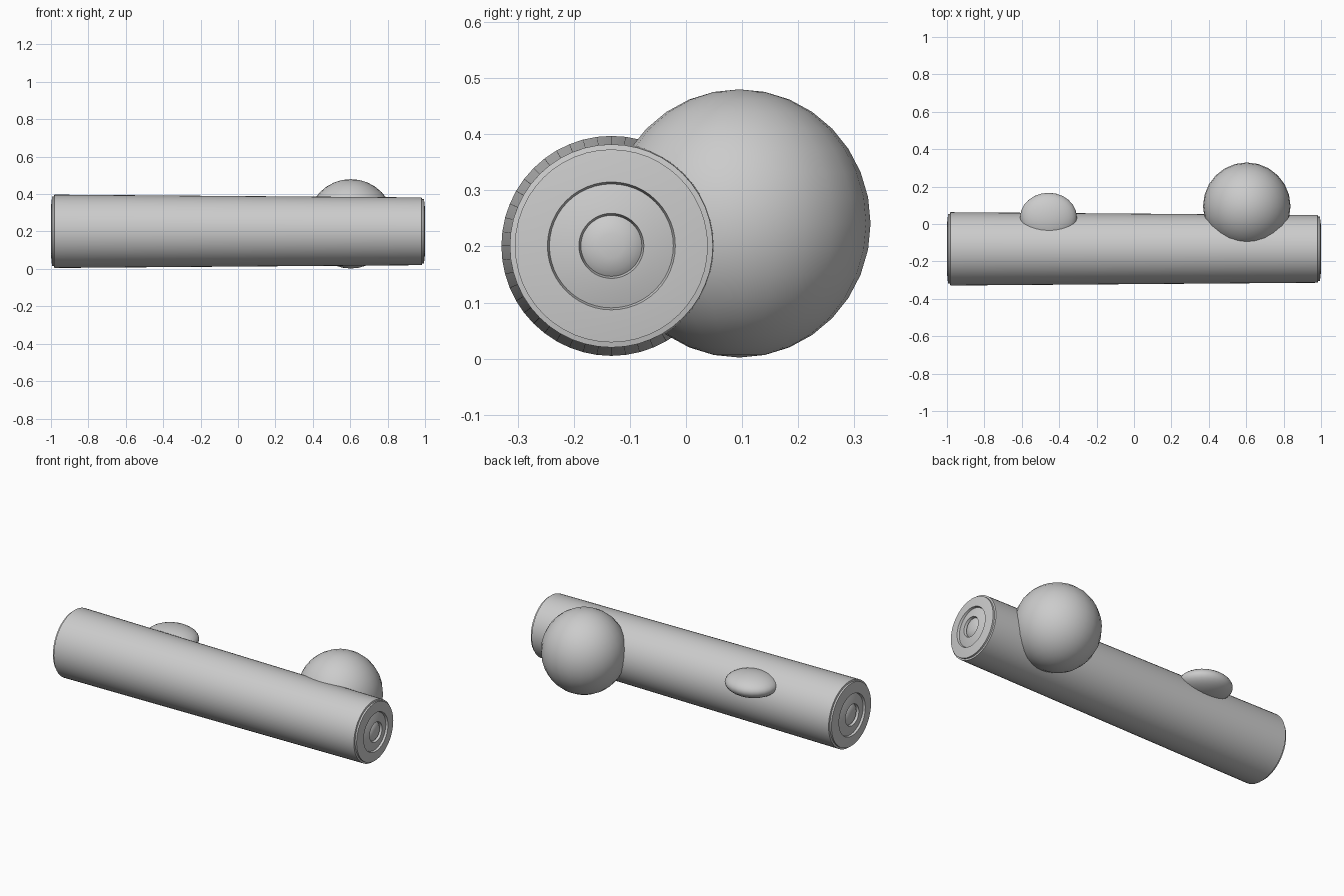
import bpy, bmesh, math
from mathutils import Matrix, Vector

if "Cube" in bpy.data.objects:
    bpy.data.objects.remove(bpy.data.objects["Cube"])

grey = bpy.data.materials.new("plain grey")
grey.diffuse_color = (0.6, 0.6, 0.6, 1)
grey.use_nodes = True
grey.node_tree.nodes["Principled BSDF"].inputs["Base Color"].default_value = grey.diffuse_color

AXIS_Y, AXIS_Z = -0.133, 0.201
SIDES = 48


def finish(bm, name, angle):
    mesh = bpy.data.meshes.new(name)
    bmesh.ops.recalc_face_normals(bm, faces=bm.faces[:])
    bm.to_mesh(mesh)
    bm.free()
    mesh.materials.append(grey)
    ob = bpy.data.objects.new(name, mesh)
    bpy.context.collection.objects.link(ob)
    bpy.ops.object.select_all(action='DESELECT')
    ob.select_set(True)
    bpy.context.view_layer.objects.active = ob
    bpy.ops.object.shade_smooth_by_angle(angle=math.radians(angle))
    return ob


def ellipsoid(name, centre, radii, segments, rings):
    bm = bmesh.new()
    m = Matrix.Translation(centre) @ Matrix.Diagonal((*radii, 1))
    bmesh.ops.create_uvsphere(bm, u_segments=segments, v_segments=rings,
                              radius=1, matrix=m)
    return finish(bm, name, 60)


# Rippled end: (distance along x, share of the end radius), rim to centre
ripples = [(0.982, 1.0), (0.984, 0.95), (0.994, 0.95), (0.998, 0.78),
           (1.0, 0.63), (0.988, 0.61), (0.996, 0.46), (1.0, 0.32),
           (0.986, 0.30), (0.994, 0.24), (0.999, 0.12), (1.0, 0.0)]
R_LEFT, R_RIGHT = 0.196, 0.181
profile = [(-x, r * R_LEFT) for x, r in reversed(ripples)]
profile += [(x, r * R_RIGHT) for x, r in ripples]

# Tapered log, turned around its long axis
bm = bmesh.new()
rows = []
for x, r in profile:
    n = SIDES if r > 0 else 1
    rows.append([bm.verts.new((x, AXIS_Y + r * math.cos(math.tau * i / SIDES),
                               AXIS_Z + r * math.sin(math.tau * i / SIDES)))
                 for i in range(n)])
for a, b in zip(rows, rows[1:]):
    for i in range(SIDES):
        j = (i + 1) % SIDES
        corners = [a[i % len(a)], a[j % len(a)], b[j % len(b)], b[i % len(b)]]
        bm.faces.new(list(dict.fromkeys(corners)))
finish(bm, "log", 40)

# Large ball and small flattened bump on the back of the log
ellipsoid("ball", Vector((0.603, 0.095, 0.241)), (0.234, 0.234, 0.239), 24, 16)
ellipsoid("bump", Vector((-0.457, 0.035, 0.311)), (0.152, 0.132, 0.064), 24, 16)
